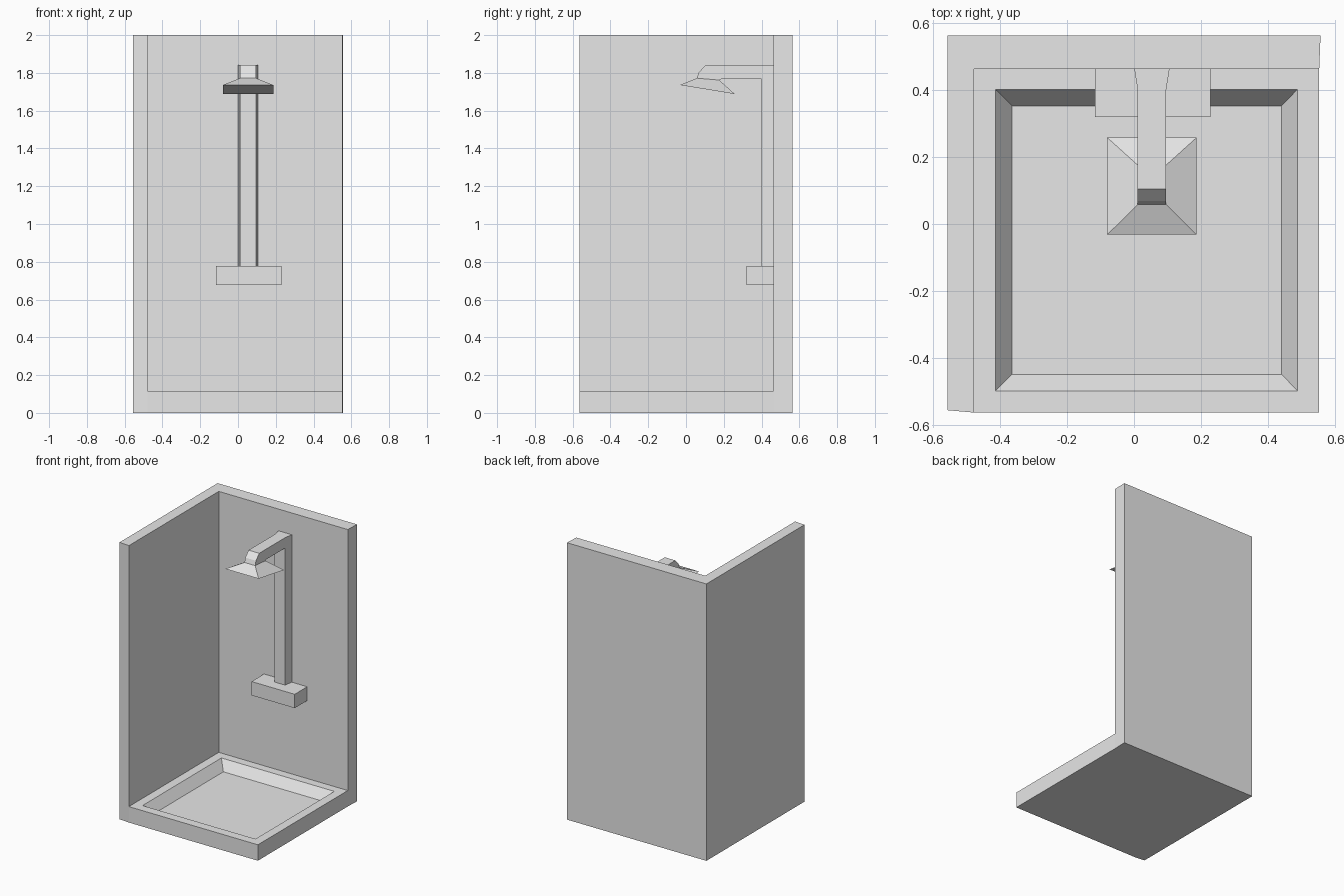
import bpy
import bmesh

cube = bpy.data.objects.get("Cube")
if cube:
    bpy.data.objects.remove(cube, do_unlink=True)

grey = bpy.data.materials.new("light_grey")
grey.use_nodes = True
colour = (0.8, 0.8, 0.8, 1)
grey.diffuse_color = colour
grey.node_tree.nodes["Principled BSDF"].inputs["Base Color"].default_value = colour


def loft(name, rings):
    """Join matching rings of points with quads and cap both ends."""
    bm = bmesh.new()
    loops = [[bm.verts.new(p) for p in ring] for ring in rings]
    for a, b in zip(loops, loops[1:]):
        for i in range(len(a)):
            j = (i + 1) % len(a)
            bm.faces.new((a[i], a[j], b[j], b[i]))
    bm.faces.new(loops[0])
    bm.faces.new(loops[-1])
    bmesh.ops.recalc_face_normals(bm, faces=bm.faces)
    mesh = bpy.data.meshes.new(name)
    bm.to_mesh(mesh)
    bm.free()
    mesh.materials.append(grey)
    obj = bpy.data.objects.new(name, mesh)
    bpy.context.collection.objects.link(obj)
    return obj


def rect(x0, x1, y0, y1, z):
    return [(x0, y0, z), (x1, y0, z), (x1, y1, z), (x0, y1, z)]


# Corner walls: L-shaped outline raised to full height
wall_x, wall_y = -0.478, 0.463
outline = [(-0.557, -0.556), (wall_x, -0.563), (wall_x, wall_y),
           (0.553, wall_y), (0.557, 0.563), (-0.557, 0.563)]
loft("corner_walls", [[(x, y, z) for x, y in outline] for z in (0, 2)])

# Shower tray with a sloped basin
rim = 0.115
loft("shower_tray", [
    rect(wall_x, 0.553, -0.563, wall_y, 0),
    rect(wall_x, 0.553, -0.563, wall_y, rim),
    rect(-0.414, 0.488, -0.498, 0.402, rim),
    rect(-0.364, 0.441, -0.449, 0.353, 0.047),
])

# Control box on the back wall
loft("control_box", [rect(-0.116, 0.229, 0.32, wall_y, z) for z in (0.678, 0.778)])

# Riser pole, wider against the wall
pipe_l, pipe_r, flare = 0.011, 0.096, 0.01
loft("riser_pole", [
    [(pipe_l, 0.4, z), (pipe_r, 0.4, z),
     (pipe_r + flare, wall_y, z), (pipe_l - flare, wall_y, z)]
    for z in (0.778, 1.843)])

# Overhead arm bending down to the head
arm = [(0.4, 1.768), (0.19, 1.768), (0.165, 1.758), (0.058, 1.772),
       (0.068, 1.803), (0.105, 1.843), (0.4, 1.843)]
loft("shower_arm", [[(x, y, z) for y, z in arm] for x in (pipe_l, pipe_r)])

# Tilted flaring shower head
def tilted(x0, x1, y0, y1, z_front, z_back):
    return [(x, y, z_front if y == y0 else z_back)
            for x, y, _ in rect(x0, x1, y0, y1, 0)]


loft("shower_head", [
    tilted(-0.08, 0.187, -0.032, 0.258, 1.736, 1.688),
    tilted(pipe_l, pipe_r, 0.058, 0.176, 1.772, 1.762),
])
